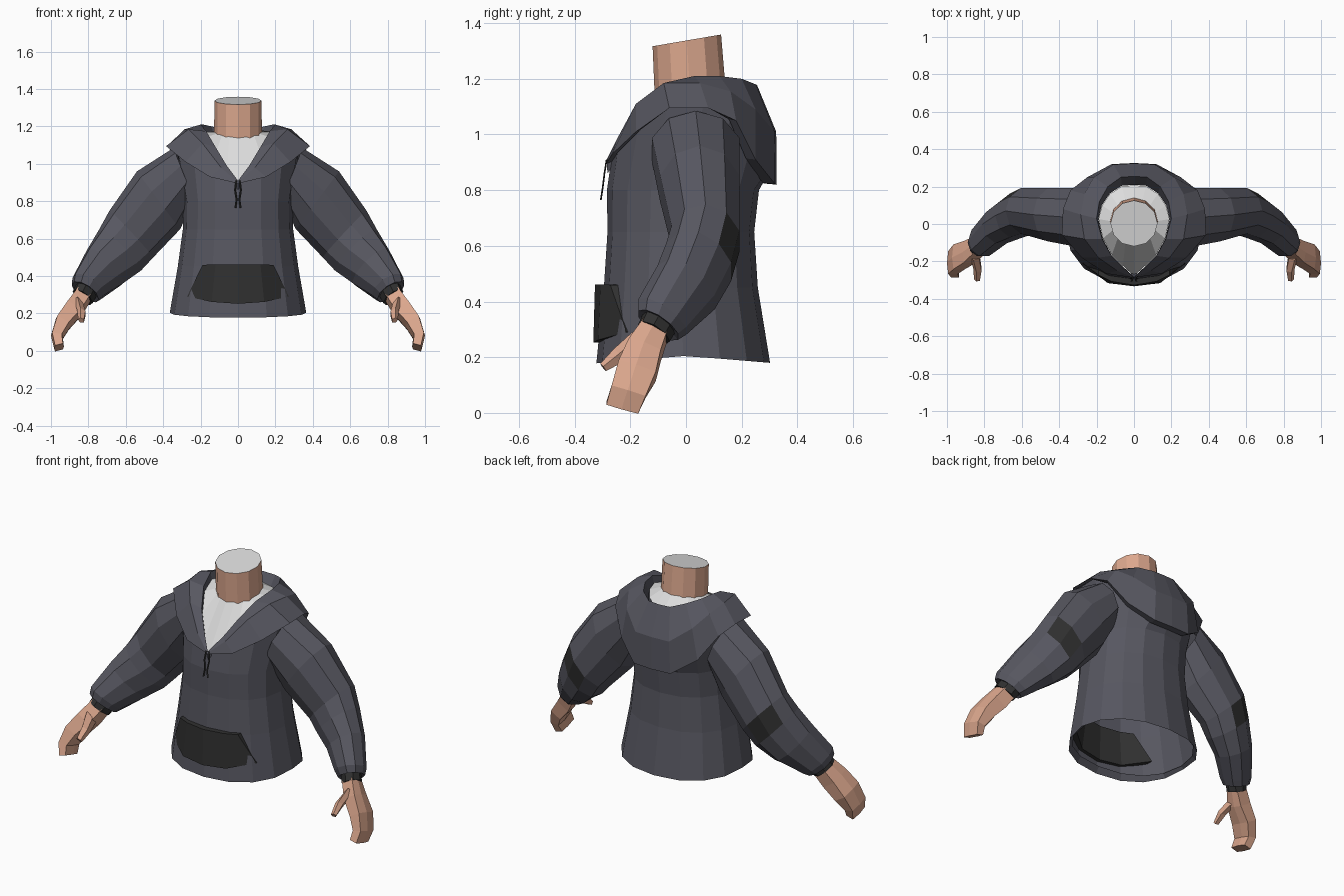
import bpy, bmesh, math
from mathutils import Vector

if "Cube" in bpy.data.objects:
    bpy.data.objects.remove(bpy.data.objects["Cube"])


def material(name, r, g, b):
    m = bpy.data.materials.new(name)
    m.diffuse_color = (r, g, b, 1)
    m.use_nodes = True
    m.node_tree.nodes["Principled BSDF"].inputs["Base Color"].default_value = m.diffuse_color
    return m


CLOTH = material("slate cloth", 0.095, 0.095, 0.118)
DARK = material("charcoal trim", 0.03, 0.03, 0.03)
SKIN = material("skin", 0.72, 0.39, 0.27)
WHITE = material("white shirt", 0.72, 0.72, 0.72)


def loft(name, rings, mats, cap_start=False, cap_end=False, mirror=False, rule=None):
    """Skin a list of closed rings; rule(ring, side) picks a material index."""
    bm = bmesh.new()
    vs = [[bm.verts.new(p) for p in r] for r in rings]
    n = len(rings[0])
    for i in range(len(rings) - 1):
        for j in range(n):
            k = (j + 1) % n
            f = bm.faces.new((vs[i][j], vs[i][k], vs[i + 1][k], vs[i + 1][j]))
            if rule:
                f.material_index = rule(i, j)
    for wanted, ring in ((cap_start, vs[0]), (cap_end, vs[-1])):
        if wanted:
            f = bm.faces.new(ring)
            f.material_index = len(mats) - 1 if rule is None else 0
    bmesh.ops.recalc_face_normals(bm, faces=bm.faces)
    me = bpy.data.meshes.new(name)
    bm.to_mesh(me)
    bm.free()
    for m in mats:
        me.materials.append(m)
    ob = bpy.data.objects.new(name, me)
    bpy.context.collection.objects.link(ob)
    if mirror:
        ob.modifiers.new("mirror", 'MIRROR').use_mirror_merge = False
    return ob


def whole(half):
    """Close a half ring (front centre to back centre) across x = 0."""
    half = [Vector(p) for p in half]
    return half + [Vector((-p.x, p.y, p.z)) for p in reversed(half[1:-1])]


def oval(c, a, b, n, power=1.0):
    """Ring around c spanned by the half-axis vectors a and b; power < 1 squares it."""
    def bend(v):
        return math.copysign(abs(v) ** power, v) if abs(v) > 1e-6 else 0
    c, a, b = Vector(c), Vector(a), Vector(b)
    ts = [2 * math.pi * i / n for i in range(n)]
    return [c + a * bend(math.cos(t)) + b * bend(math.sin(t)) for t in ts]


# Hood outlines: lower outer edge, crease, neck opening
outer = whole([(0, -.287, .895), (.15, -.265, .93), (.28, -.18, 1.01), (.385, -.06, 1.095),
               (.38, .08, 1.095), (.34, .18, 1.05), (.25, .25, .91), (.12, .32, .822), (0, .326, .82)])
crease = whole([(0, -.288, .90), (.09, -.25, .98), (.19, -.18, 1.11), (.265, -.08, 1.185),
                (.285, .05, 1.185), (.265, .16, 1.155), (.215, .25, 1.09), (.11, .318, 1.01), (0, .324, 1.01)])
opening = whole([(0, -.285, .91), (.06, -.23, .99), (.12, -.17, 1.09), (.17, -.08, 1.175),
                 (.2, .03, 1.21), (.185, .12, 1.21), (.14, .2, 1.2), (.07, .25, 1.18), (0, .255, 1.178)])
under = [Vector((p.x * .93, p.y * (.93 if p.y < .1 else .86), p.z + .004)) for p in outer]
lip = []
for p in opening:                             # inner wall leans in behind the neck
    t = min(max((p.y + .1) / .25, 0), 1)
    lip.append(Vector((p.x * (.99 - .07 * t), p.y * (.99 - .17 * t), p.z - .05 - .02 * t)))
loft("hood", [under, outer, crease, opening, lip], [CLOTH])

# Torso: open at the hem, its top tucked under the hood
rings = []
for z, hx, yf, yb in ((.215, .345, -.30, .28), (.19, .365, -.322, .302), (.45, .322, -.295, .258),
                      (.65, .295, -.282, .245), (.80, .292, -.284, .262)):
    ring = oval((0, (yf + yb) / 2, z), (0, (yf - yb) / 2, 0), (hx, 0, 0), 16, .9)
    if z < .2:                                # hem dips at front and back
        for p in ring:
            p.z = .205 - .025 * abs(p.y) / .3
    rings.append(ring)
top = []
for o, c in zip(outer, crease):
    p = o.lerp(c, .3)
    top.append(Vector((p.x * .94, p.y * .94, p.z)))
rings.append(top)
loft("torso", rings, [CLOTH])

# Undershirt between neck and hood opening
collar = oval((0, .014, 1.172), (0, -.12, -.024), (.12, 0, 0), 16)
shirt_edge = [Vector((p.x * .995, p.y * .985, p.z + .02)) for p in lip]
loft("undershirt", [shirt_edge, collar], [WHITE])

# Neck with a slanted pale cap
loft("neck", [oval((0, .016, 1.13), (.128, 0, 0), (0, .127, .025), 12),
              oval((0, .003, 1.338), (.126, 0, 0), (0, .123, .021), 12)],
     [SKIN, WHITE], cap_end=True)

# Sleeves, with a small patch on the back of each elbow
sleeve = [((.29, .035, .945), (.055, 0, .14), (0, .165, 0)),
          ((.425, .05, .805), (.115, 0, .155), (0, .15, 0)),
          ((.57, .07, .625), (.117, 0, .125), (0, .128, -.01)),
          ((.63, .045, .54), (.112, 0, .11), (0, .123, -.035)),
          ((.71, .0, .45), (.10, 0, .085), (0, .108, -.055)),
          ((.80, -.085, .345), (.085, 0, .045), (0, .09, -.053)),
          ((.817, -.10, .315), (.072, 0, .037), (0, .075, -.043)),
          ((.81, -.095, .32), (.05, 0, .025), (0, .05, -.03))]
loft("sleeve", [oval(c, a, b, 10) for c, a, b in sleeve], [CLOTH, DARK], mirror=True,
     rule=lambda i, j: int(i == 2 and j in (1, 2)))

# Cuffs
loft("cuff", [oval((.805, -.09, .335), (.055, 0, .03), (0, .058, -.035), 8),
              oval((.83, -.115, .287), (.054, 0, .03), (0, .057, -.03), 8)],
     [DARK], True, True, mirror=True)

# Hands: flattened six-sided mitt plus a thumb
hand = [((.82, -.105, .305), (.04, 0, .025), (0, .045, -.02)),
        ((.875, -.145, .225), (.043, 0, .028), (0, .06, -.022)),
        ((.935, -.172, .15), (.038, 0, .022), (0, .07, -.022)),
        ((.968, -.203, .075), (.032, 0, .005), (0, .064, -.02)),
        ((.957, -.226, .018), (.026, 0, -.007), (0, .06, -.017))]


def slab(c, a, b):
    c, a, b = Vector(c), Vector(a), Vector(b)
    return [c + a * .8 + b * .9, c + a - b * .1, c + a * .8 - b,
            c - a * .8 - b, c - a + b * .1, c - a * .8 + b * .9]


loft("hand", [slab(*h) for h in hand], [SKIN], True, True, mirror=True)
loft("thumb", [oval((.85, -.165, .255), (.027, 0, .02), (0, .03, -.03), 5),
               oval((.835, -.24, .205), (.024, 0, .008), (0, .02, -.024), 5),
               oval((.838, -.297, .163), (.017, 0, .004), (0, .011, -.014), 5)],
     [SKIN], True, True, mirror=True)

# Front pocket: faceted pouch whose back sits just inside the torso
top_row = [(-.19, -.272, .46), (-.12, -.307, .462), (0, -.327, .462), (.12, -.307, .462), (.19, -.272, .46)]
low_row = [(-.272, -.213, .29), (-.14, -.316, .262), (0, -.333, .252), (.14, -.316, .262), (.272, -.213, .29)]
bm = bmesh.new()
layers = []
for dy in (0, .042):
    layers.append([[bm.verts.new((x, y + dy, z)) for x, y, z in row] for row in (top_row, low_row)])
for t, l in layers:
    for i in range(4):
        bm.faces.new((t[i], t[i + 1], l[i + 1], l[i]))
loops = [t + l[::-1] for t, l in layers]
for i in range(10):
    k = (i + 1) % 10
    bm.faces.new((loops[0][i], loops[0][k], loops[1][k], loops[1][i]))
bmesh.ops.recalc_face_normals(bm, faces=bm.faces)
me = bpy.data.meshes.new("front_pocket")
bm.to_mesh(me)
bm.free()
me.materials.append(DARK)
bpy.context.collection.objects.link(bpy.data.objects.new("front_pocket", me))

# Drawstrings
for s in (-1, 1):
    path = [(s * .01, -.285, .91), (s * .016, -.293, .86), (s * .008, -.299, .81), (s * .014, -.306, .765)]
    loft("drawstring", [oval(p, (.005, 0, 0), (0, .003, 0), 4) for p in path], [DARK], True, True)
